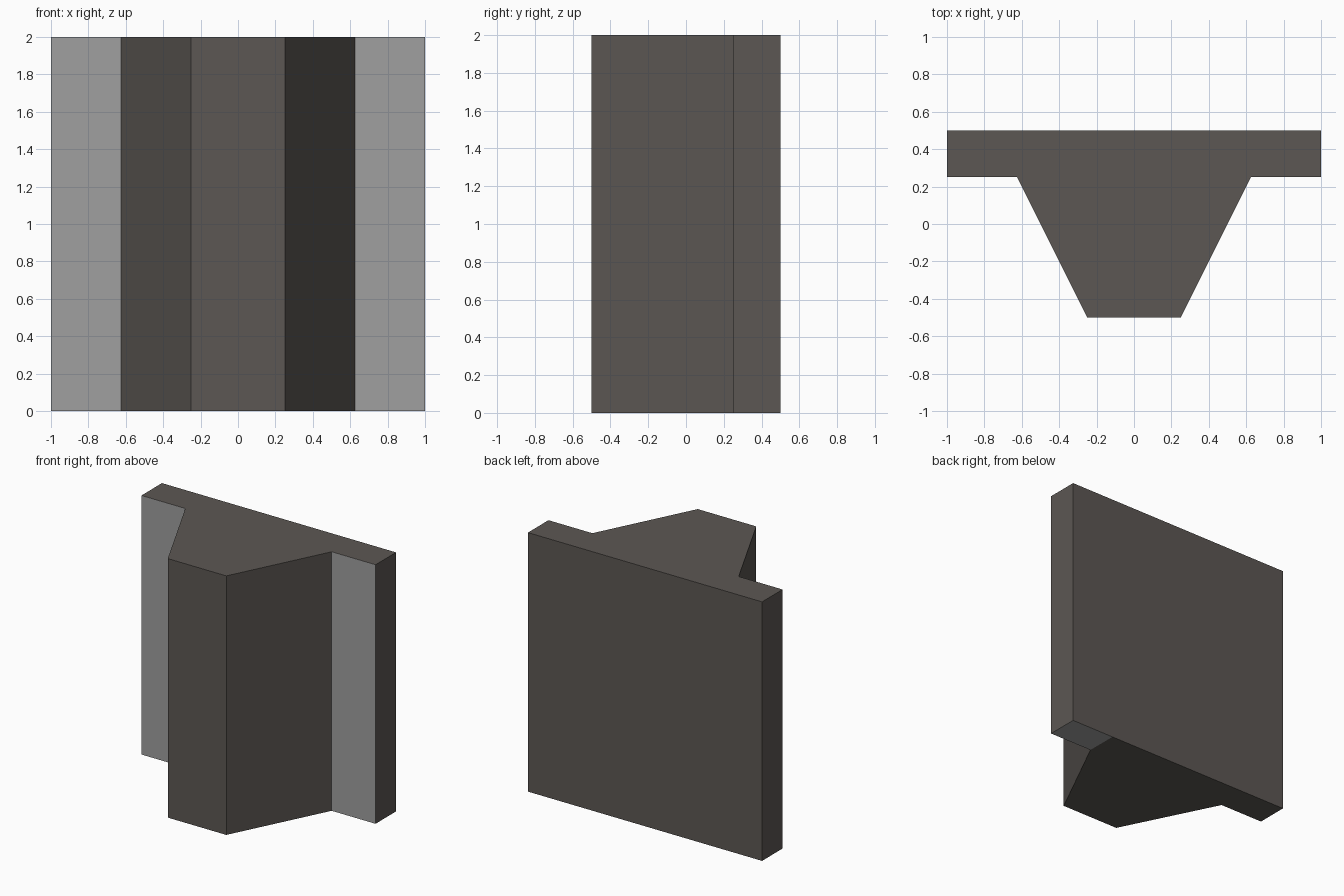
import bpy, bmesh

if "Cube" in bpy.data.objects:
    bpy.data.objects.remove(bpy.data.objects["Cube"])

HEIGHT = 2.0


def material(name, rgb):
    m = bpy.data.materials.new(name)
    m.diffuse_color = (*rgb, 1.0)
    m.use_nodes = True
    m.node_tree.nodes["Principled BSDF"].inputs["Base Color"].default_value = m.diffuse_color
    return m


stone = material("dark warm stone", (0.107, 0.096, 0.087))
grey = material("light grey", (0.35, 0.35, 0.35))

# Half profile seen from above, mirrored to make the whole outline
half = [(0.25, -0.5), (0.625, 0.25), (1.0, 0.25), (1.0, 0.5)]
outline = half + [(-x, y) for x, y in reversed(half)]

bm = bmesh.new()
base = bm.faces.new([bm.verts.new((x, y, 0)) for x, y in outline])
# Cut the underside of the right flange free so it can take its own colour
right_corners = [v for v in base.verts if v.co.x > 0.5]
ret = bmesh.ops.extrude_face_region(bm, geom=[base], use_keep_orig=True)
top = [g for g in ret["geom"] if isinstance(g, bmesh.types.BMVert)]
bmesh.ops.translate(bm, verts=top, vec=(0, 0, HEIGHT))
bmesh.ops.bisect_plane(bm, geom=bm.verts[:] + bm.edges[:] + bm.faces[:],
                       plane_co=(0.625, 0, 0), plane_no=(1, 0, 0), dist=1e-4)
bmesh.ops.recalc_face_normals(bm, faces=bm.faces[:])

# Light grey on the recessed flange fronts and the right flange underside
for f in bm.faces:
    c, n = f.calc_center_median(), f.normal
    flange_front = n.y < -0.9 and c.y > 0
    right_underside = n.z < -0.9 and c.x > 0.65
    f.material_index = 1 if flange_front or right_underside else 0

mesh = bpy.data.meshes.new("wall_pillar")
bm.to_mesh(mesh)
bm.free()
mesh.materials.append(stone)
mesh.materials.append(grey)
bpy.context.collection.objects.link(bpy.data.objects.new("wall_pillar", mesh))
